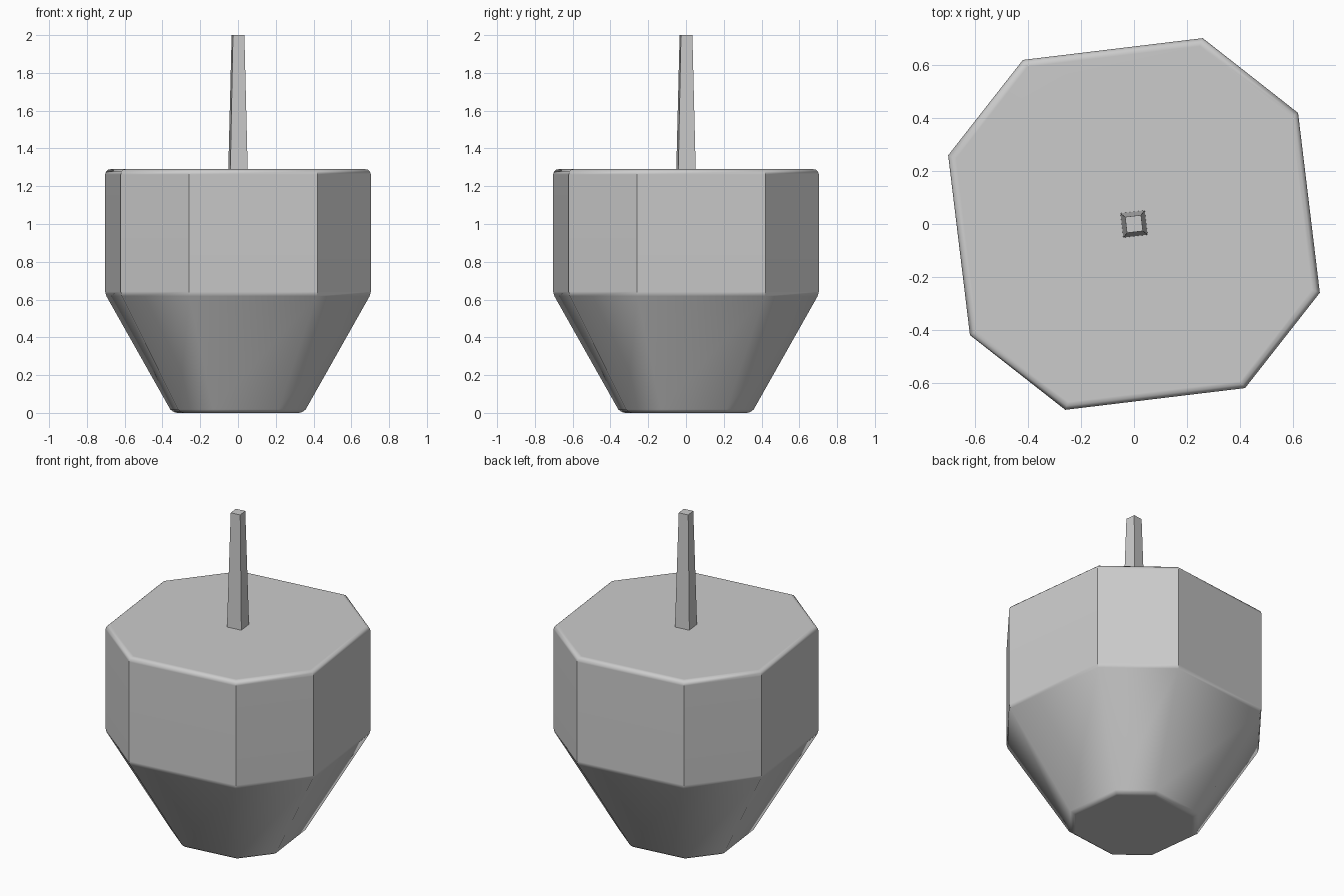
import bpy, bmesh, math

if "Cube" in bpy.data.objects:
    bpy.data.objects.remove(bpy.data.objects["Cube"])


def loft(name, angles, rings):
    """Skin stacked polygon rings given as (z, radius), capped at both ends."""
    bm = bmesh.new()
    loops = [[bm.verts.new((r * math.cos(a), r * math.sin(a), z)) for a in angles]
             for z, r in rings]
    n = len(angles)
    for lo, hi in zip(loops, loops[1:]):
        for i in range(n):
            j = (i + 1) % n
            bm.faces.new((lo[i], lo[j], hi[j], hi[i]))
    bm.faces.new(loops[0][::-1])
    bm.faces.new(loops[-1])
    mesh = bpy.data.meshes.new(name)
    bm.to_mesh(mesh)
    bm.free()
    obj = bpy.data.objects.new(name, mesh)
    bpy.context.collection.objects.link(obj)
    return obj


# Eight-sided body: alternating side lengths, tapered below, softened rims
octagon = [math.radians(90 * k + a) for k in range(4) for a in (-20.3, 34.1)]
profile = [(0, 0.345), (0.004, 0.362), (0.018, 0.382), (0.618, 0.743), (0.642, 0.75),
           (1.262, 0.75), (1.278, 0.745), (1.287, 0.734), (1.29, 0.718)]
body = loft("top_body", octagon, profile)
bpy.context.view_layer.objects.active = body
body.select_set(True)
bpy.ops.object.shade_smooth_by_angle(angle=math.radians(42))
weighted = body.modifiers.new("weighted_normals", 'WEIGHTED_NORMAL')
weighted.keep_sharp = True

# Slim square handle, tapering upward
square = [math.radians(90 * k + 51.8) for k in range(4)]
loft("handle", square, [(1.27, 0.066), (2.0, 0.043)])
